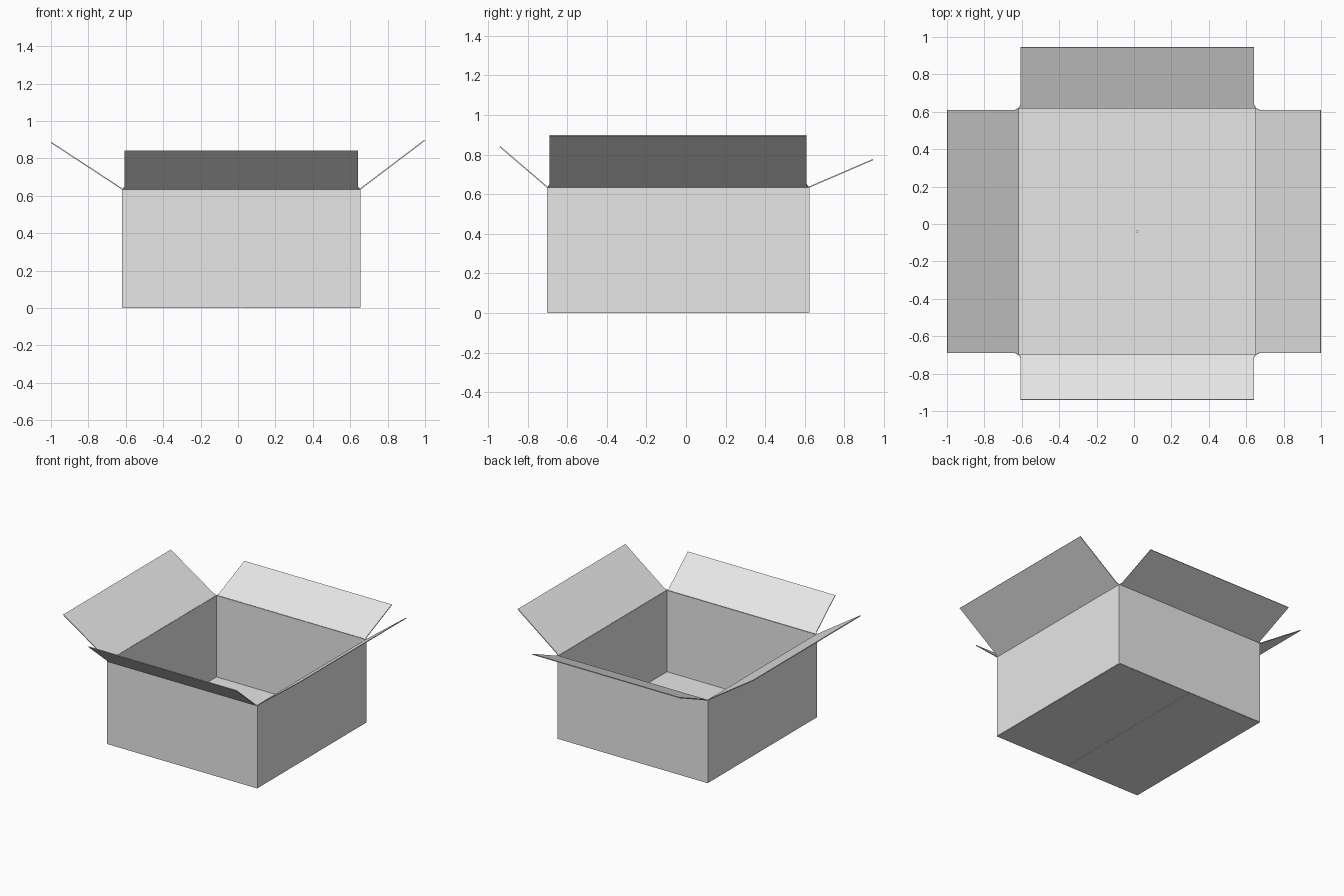
import bpy
from mathutils import Vector

cube = bpy.data.objects.get("Cube")
if cube:
    bpy.data.objects.remove(cube, do_unlink=True)

GREY = (0.8, 0.8, 0.8, 1.0)
card = bpy.data.materials.new("light_grey_card")
card.use_nodes = True
card.diffuse_color = GREY
card.node_tree.nodes["Principled BSDF"].inputs["Base Color"].default_value = GREY

T = 0.006                                   # card thickness
X0, X1, Y0, Y1, TOP = -0.617, 0.652, -0.70, 0.62, 0.635
MID_X, MID_Y = (X0 + X1) / 2, (Y0 + Y1) / 2
GAP = 0.003


def sheet(name, outline):
    """One flat card panel, given thickness by a modifier."""
    mesh = bpy.data.meshes.new(name)
    mesh.from_pydata([tuple(p) for p in outline], [], [range(len(outline))])
    mesh.materials.append(card)
    obj = bpy.data.objects.new(name, mesh)
    bpy.context.collection.objects.link(obj)
    solid = obj.modifiers.new("thickness", 'SOLIDIFY')
    solid.thickness = T
    solid.offset = 0
    return obj


def flap(name, a, b, out):
    """Open flap hinged on a-b, with its corners trimmed at the hinge."""
    a, b, out = Vector(a), Vector(b), Vector(out)
    trim = (b - a).normalized() * 0.01
    sheet(name, [a, b, b - trim + out * 0.05, b - trim + out,
                 a + trim + out, a + trim + out * 0.05])


def floor_panel(name, xa, xb, ya, yb, z):
    sheet(name, [(xa, ya, z), (xb, ya, z), (xb, yb, z), (xa, yb, z)])


# Walls and top flaps, each side listed as corner, corner, flap direction
sides = {
    "front": ((X0, Y0), (X1, Y0), (0, -0.24, 0.205)),
    "left": ((X1, Y0), (X1, Y1), (0.346, 0, 0.262)),
    "back": ((X1, Y1), (X0, Y1), (0, 0.325, 0.14)),
    "right": ((X0, Y1), (X0, Y0), (-0.381, 0, 0.25)),
}
for side, (a, b, out) in sides.items():
    sheet(side + "_wall", [(*a, 0.002), (*b, 0.002), (*b, TOP), (*a, TOP)])
    flap(side + "_flap", (*a, TOP), (*b, TOP), out)

# Bottom flaps: an outer pair under an inner pair
floor_panel("bottom_flap_right", X0, MID_X - GAP, Y0, Y1, T / 2)
floor_panel("bottom_flap_left", MID_X + GAP, X1, Y0, Y1, T / 2)
floor_panel("inner_bottom_flap_front", X0, X1, Y0, MID_Y - GAP, T * 1.5)
floor_panel("inner_bottom_flap_back", X0, X1, MID_Y + GAP, Y1, T * 1.5)
